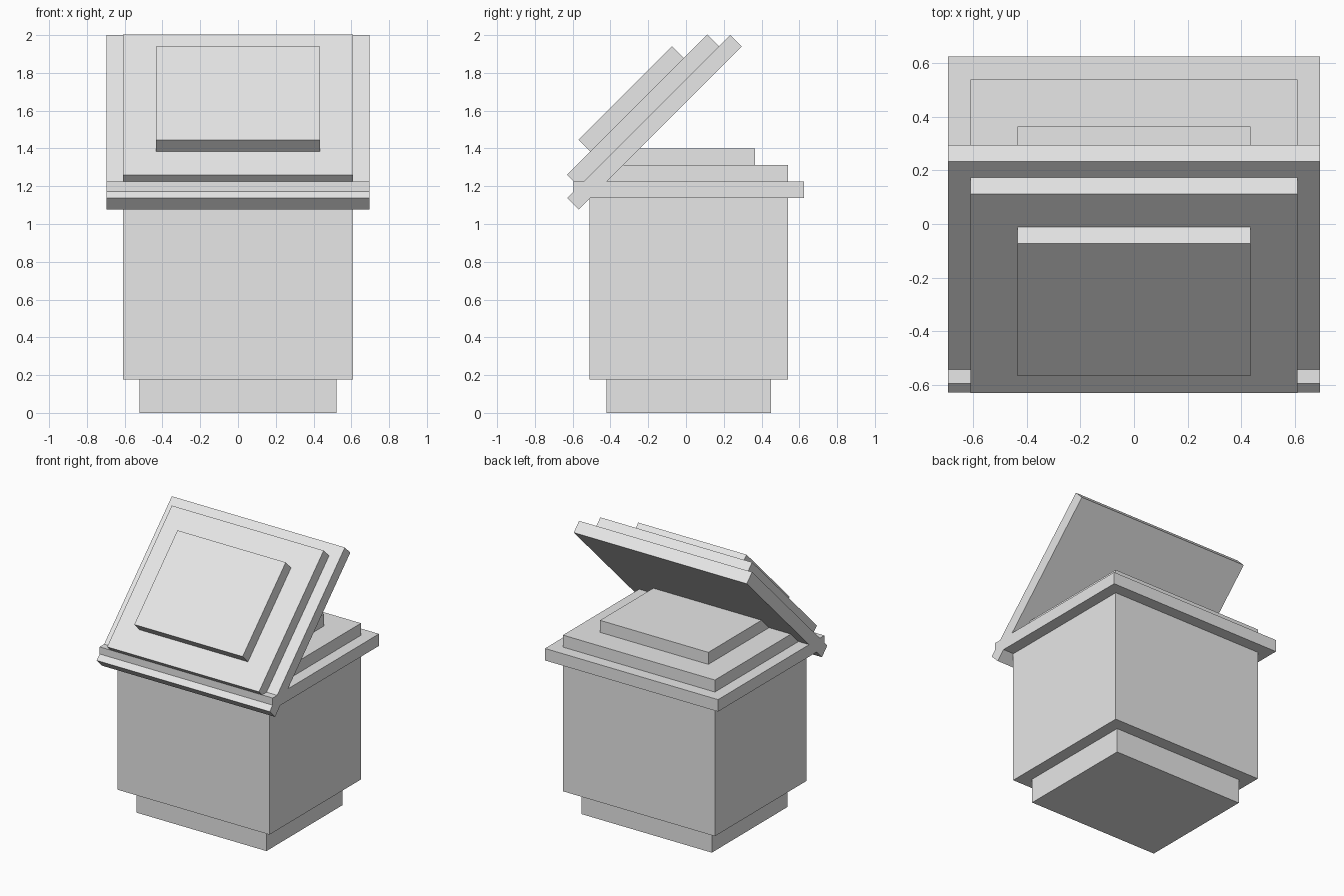
import bpy
from math import radians
from mathutils import Matrix, Vector

cube = bpy.data.objects.get("Cube")
if cube:
    bpy.data.objects.remove(cube, do_unlink=True)

# Single light grey material
GREY = (0.8, 0.8, 0.8, 1)
grey = bpy.data.materials.new("light_grey")
grey.use_nodes = True
grey.diffuse_color = GREY
for node in grey.node_tree.nodes:
    if node.type == 'BSDF_PRINCIPLED':
        node.inputs["Base Color"].default_value = GREY


def slab(name, width, depth, low, high, frame):
    """Box centred in x and y of the frame, spanning low to high along its z."""
    bpy.ops.mesh.primitive_cube_add(size=1)
    obj = bpy.context.object
    obj.name = name
    place = Matrix.Translation((0, 0, (low + high) / 2))
    size = Matrix.Diagonal((width, depth, high - low, 1))
    obj.data.transform(place @ size)
    obj.matrix_world = frame
    obj.data.materials.append(grey)
    return obj


# Stepped container, with its stack centred slightly behind the origin
stand = Matrix.Translation((0, 0.015, 0))
slab("base", 1.045, 0.87, 0, 0.177, stand)
slab("body", 1.22, 1.05, 0.177, 1.137, stand)
slab("rim", 1.39, 1.22, 1.137, 1.224, stand)

# Matching stepped tiers: one stack on the rim, one on the tilted lid
TIERS = [("plate", 1.39, 1.22), ("step", 1.22, 1.05), ("panel", 0.87, 0.70)]
T = 0.0872
for i, (name, width, depth) in enumerate(TIERS[1:]):
    slab("inner_" + name, width, depth, 1.224 + i * T, 1.224 + (i + 1) * T, stand)

# Open lid, leaning up towards the back
lid = Matrix.Translation(Vector((0, -0.136, 1.508))) @ Matrix.Rotation(radians(45), 4, 'X')
for i, (name, width, depth) in enumerate(TIERS):
    slab("lid_" + name, width, depth, i * T, (i + 1) * T, lid)
